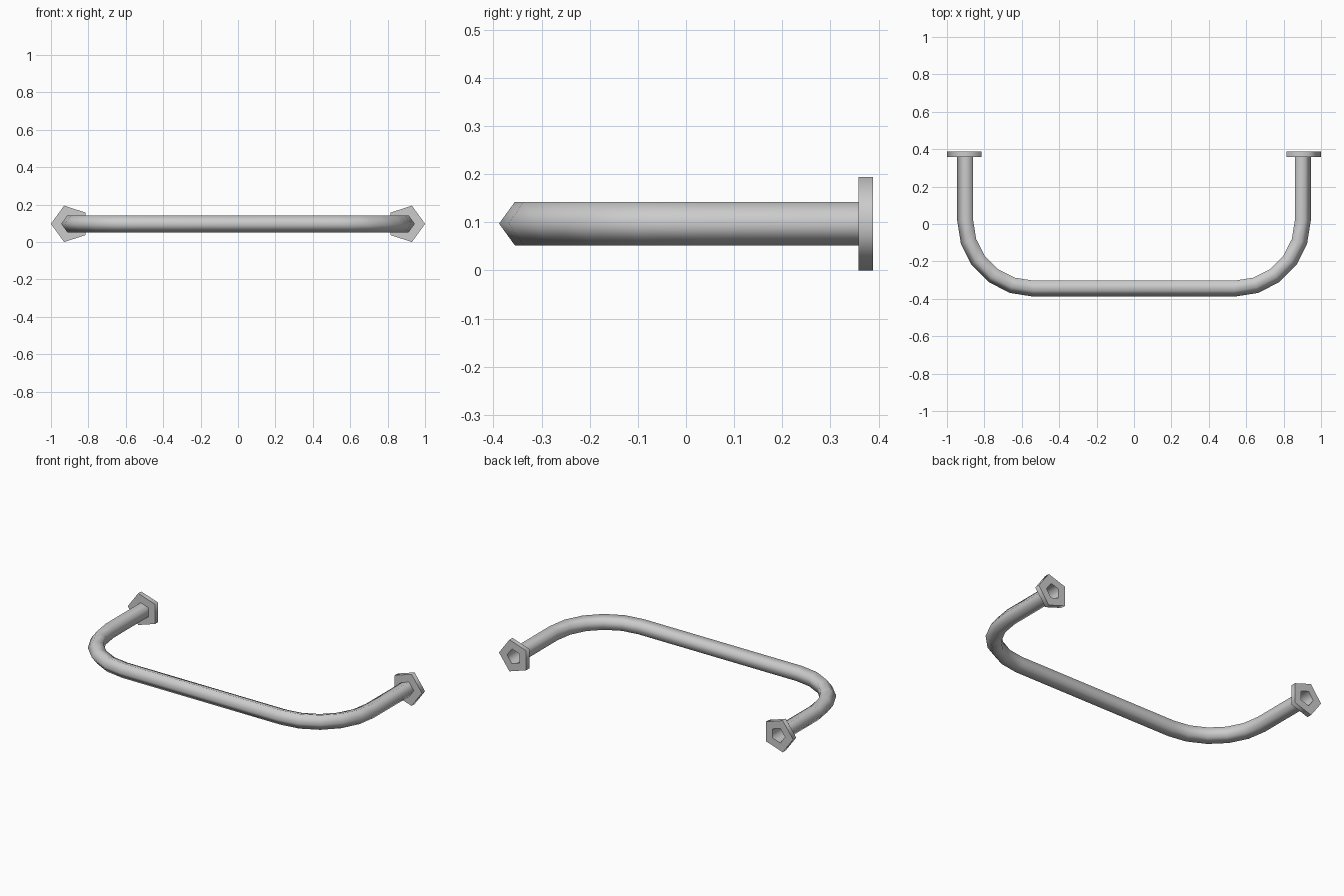
import bpy, bmesh
from math import sin, cos, pi, radians
from mathutils import Vector

if "Cube" in bpy.data.objects:
    bpy.data.objects.remove(bpy.data.objects["Cube"])

SIDES = 5
ZC, XC = 0.0973, 0.898           # tube axis height and arm offset
TUBE_R, FLANGE_R = 0.0473, 0.1023
Y_BACK, Y_FLANGE = 0.388, 0.358
BEND = 0.36                      # bend radius
BEND_X, BEND_Y = XC - BEND, -0.341 + BEND


def ring(bm, x, y, n, r):
    """Pentagon cross-section with one corner along the outward direction n."""
    c = Vector((x, y, ZC))
    up = Vector((0, 0, 1))
    return [bm.verts.new(c + r * (cos(2 * pi * k / SIDES) * n + sin(2 * pi * k / SIDES) * up))
            for k in range(SIDES)]


def skin(bm, rings):
    for a, b in zip(rings, rings[1:]):
        for k in range(SIDES):
            m = (k + 1) % SIDES
            bm.faces.new((a[k], a[m], b[m], b[k]))


def finish(bm, name, angle):
    me = bpy.data.meshes.new(name)
    bm.to_mesh(me)
    bm.free()
    ob = bpy.data.objects.new(name, me)
    bpy.context.collection.objects.link(ob)
    bpy.ops.object.select_all(action='DESELECT')
    ob.select_set(True)
    bpy.context.view_layer.objects.active = ob
    bpy.ops.object.shade_smooth_by_angle(angle=radians(angle))
    return ob


# bent hollow rail, swept from the right arm round to the left arm
bm = bmesh.new()
X = Vector((1, 0, 0))
rings = [ring(bm, XC, Y_BACK, X, TUBE_R)]
for side in (1, -1):
    for i in (range(6) if side > 0 else range(5, -1, -1)):
        t = radians(18 * i)
        n = Vector((side * cos(t), -sin(t), 0))
        rings.append(ring(bm, side * BEND_X + BEND * n.x, BEND_Y + BEND * n.y, n, TUBE_R))
# on the left arm the outward direction is -x
rings.append(ring(bm, -XC, Y_BACK, -X, TUBE_R))
skin(bm, rings)
finish(bm, "rail", 80)

# pentagonal wall flanges with an open centre, mirrored
bm = bmesh.new()
profile = [(Y_BACK, FLANGE_R), (Y_FLANGE, FLANGE_R), (Y_FLANGE, TUBE_R), (Y_BACK, TUBE_R)]
rings = [ring(bm, XC, y, X, r) for y, r in profile]
skin(bm, rings + rings[:1])
flange = finish(bm, "wall_flanges", 80)
flange.modifiers.new("Mirror", 'MIRROR').use_axis = (True, False, False)
